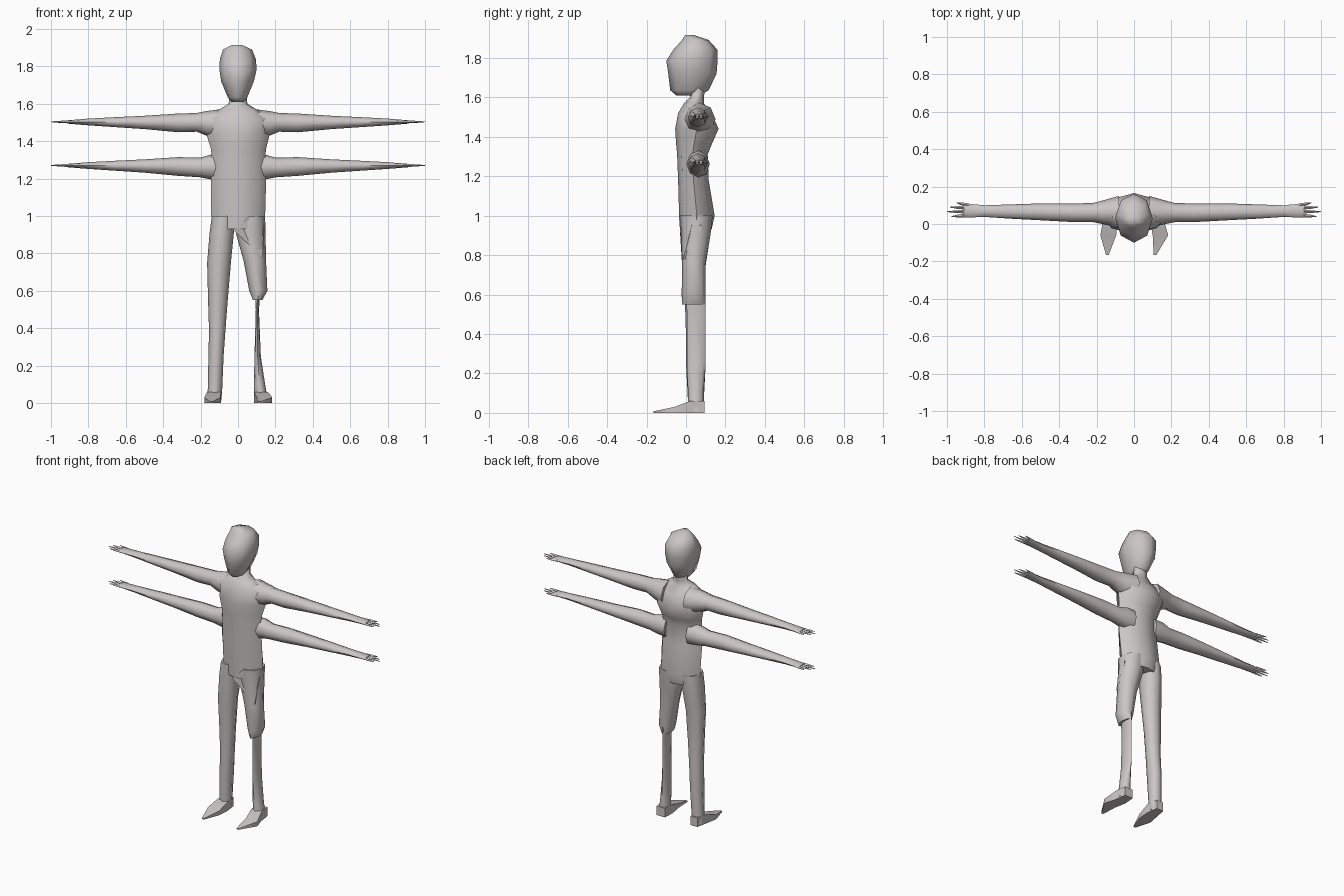
import bpy, bmesh, math

skin = bpy.data.materials.new("warm_grey")
skin.diffuse_color = (0.60, 0.565, 0.56, 1)


def shell(bm, axis, rings, n=8, phase=0.0, flip=1):
    """Loft elliptical rings (t, a0, a1, b0, b1) along an axis and cap the ends."""
    k = 1 / math.cos(phase)
    loops = []
    for t, a0, a1, b0, b1 in rings:
        loop = []
        for i in range(n):
            ang = phase + 2 * math.pi * i / n
            a = (a0 + a1) / 2 + (a1 - a0) / 2 * math.cos(ang) * k
            b = (b0 + b1) / 2 + (b1 - b0) / 2 * math.sin(ang) * k
            co = {"x": (t, a, b), "y": (a, t, b), "z": (a, b, t)}[axis]
            loop.append(bm.verts.new((co[0] * flip, co[1], co[2])))
        loops.append(loop)
    for p, q in zip(loops, loops[1:]):
        for i in range(n):
            j = (i + 1) % n
            bm.faces.new((p[i], p[j], q[j], q[i]))
    bm.faces.new(loops[0])
    bm.faces.new(loops[-1])


def finish(name, bm, angle=60):
    bmesh.ops.recalc_face_normals(bm, faces=bm.faces)
    mesh = bpy.data.meshes.new(name)
    bm.to_mesh(mesh)
    bm.free()
    mesh.materials.append(skin)
    ob = bpy.data.objects.new(name, mesh)
    bpy.context.collection.objects.link(ob)
    bpy.ops.object.select_all(action="DESELECT")
    ob.select_set(True)
    bpy.context.view_layer.objects.active = ob
    bpy.ops.object.shade_smooth_by_angle(angle=math.radians(angle))


def part(name, axis, rings, n=8, phase=0.0):
    bm = bmesh.new()
    shell(bm, axis, rings, n, phase)
    finish(name, bm)


# Head and trunk
part("head", "z", [
    (1.61, -.035, .03, -.05, .07), (1.635, -.055, .05, -.08, .115),
    (1.72, -.09, .085, -.09, .155), (1.785, -.10, .10, -.10, .16),
    (1.84, -.097, .095, -.065, .16), (1.89, -.08, .075, -.02, .115),
    (1.915, -.03, .02, -.005, .04)])
part("torso", "z", [
    (.93, -.14, .145, -.03, .13), (1.0, -.143, .145, -.035, .145),
    (1.18, -.145, .15, -.04, .115), (1.31, -.14, .145, -.045, .11),
    (1.36, -.145, .15, -.05, .13), (1.44, -.17, .17, -.055, .165),
    (1.52, -.17, .175, -.04, .13), (1.57, -.10, .10, -.01, .09),
    (1.60, -.05, .05, .02, .09), (1.66, -.045, .045, .02, .10)])

# Legs: the right one has a full thigh and a thin lower part
part("left_leg", "z", [
    (1.0, -.14, -.01, -.03, .13), (.91, -.152, -.022, -.03, .125),
    (.75, -.165, -.038, -.02, .10), (.55, -.16, -.055, -.005, .095),
    (.39, -.155, -.067, 0, .095), (.25, -.158, -.077, 0, .10),
    (.06, -.162, -.085, .01, .09), (.01, -.165, -.09, .01, .09)])
part("right_thigh", "z", [
    (1.0, -.01, .145, -.03, .135), (.91, -.012, .147, -.025, .125),
    (.76, .03, .15, -.02, .10), (.60, .06, .157, -.022, .10),
    (.55, .08, .13, -.02, .098)])
part("right_shin", "z", [
    (.60, .09, .12, 0, .10), (.50, .095, .112, .005, .10),
    (.25, .088, .122, .005, .10), (.10, .085, .145, .01, .09),
    (.01, .085, .16, .01, .09)])

# Pointed front panel hanging over the right thigh
bm = bmesh.new()
front = [bm.verts.new(c) for c in
         [(-.02, -.03, .92), (.06, -.036, 1.0), (.14, .03, .95), (.13, -.012, .78)]]
back = [bm.verts.new((v.co.x, v.co.y + .05, v.co.z)) for v in front]
bm.faces.new(front)
bm.faces.new(back)
for i in range(4):
    j = (i + 1) % 4
    bm.faces.new((front[i], front[j], back[j], back[i]))
finish("hip_panel", bm)

# Wedge feet
part("left_foot", "y", [
    (.095, -.15, -.10, 0, .06), (.02, -.165, -.09, 0, .06),
    (-.06, -.18, -.095, 0, .03), (-.165, -.15, -.135, 0, .008)], 4, math.pi / 4)
part("right_foot", "y", [
    (.095, .09, .15, 0, .06), (.02, .085, .16, 0, .06),
    (-.06, .10, .183, 0, .03), (-.165, .105, .12, 0, .008)], 4, math.pi / 4)

# Two pairs of arms, each with a flat palm and tapering fingers
LIMB = [(.32, .01, .11, -.055, .045), (.50, .02, .11, -.038, .033),
        (.65, .028, .105, -.028, .026), (.80, .038, .10, -.018, .018),
        (.85, .036, .105, -.014, .014), (.91, .036, .108, -.009, .009)]
ROOTS = {
    "upper": (1.503, [(.08, -.02, .15, -.10, .07), (.17, 0, .125, -.073, .058),
                      (.22, .01, .112, -.052, .048)]),
    "lower": (1.27, [(.08, 0, .12, -.08, .06), (.14, .005, .12, -.075, .06),
                     (.20, .012, .11, -.063, .042)]),
}
FINGERS = [(.046, .04, .975), (.066, .066, 1.0), (.086, .09, .985), (.10, .114, .95)]
for level, (z, root) in ROOTS.items():
    for side, flip in (("left", -1), ("right", 1)):
        bm = bmesh.new()
        shell(bm, "x", [(t, a, b, z + c, z + d) for t, a, b, c, d in root + LIMB],
              8, 0, flip)
        for y0, y1, tip in FINGERS:
            shell(bm, "x", [(.88, y0 - .01, y0 + .01, z - .008, z + .008),
                            (.94 if tip > .96 else .92, (y0 + y1) / 2 - .008,
                             (y0 + y1) / 2 + .008, z - .006, z + .007),
                            (tip, y1 - .002, y1 + .002, z - .001, z + .003)], 4, 0, flip)
        finish(f"{side}_{level}_arm", bm)
